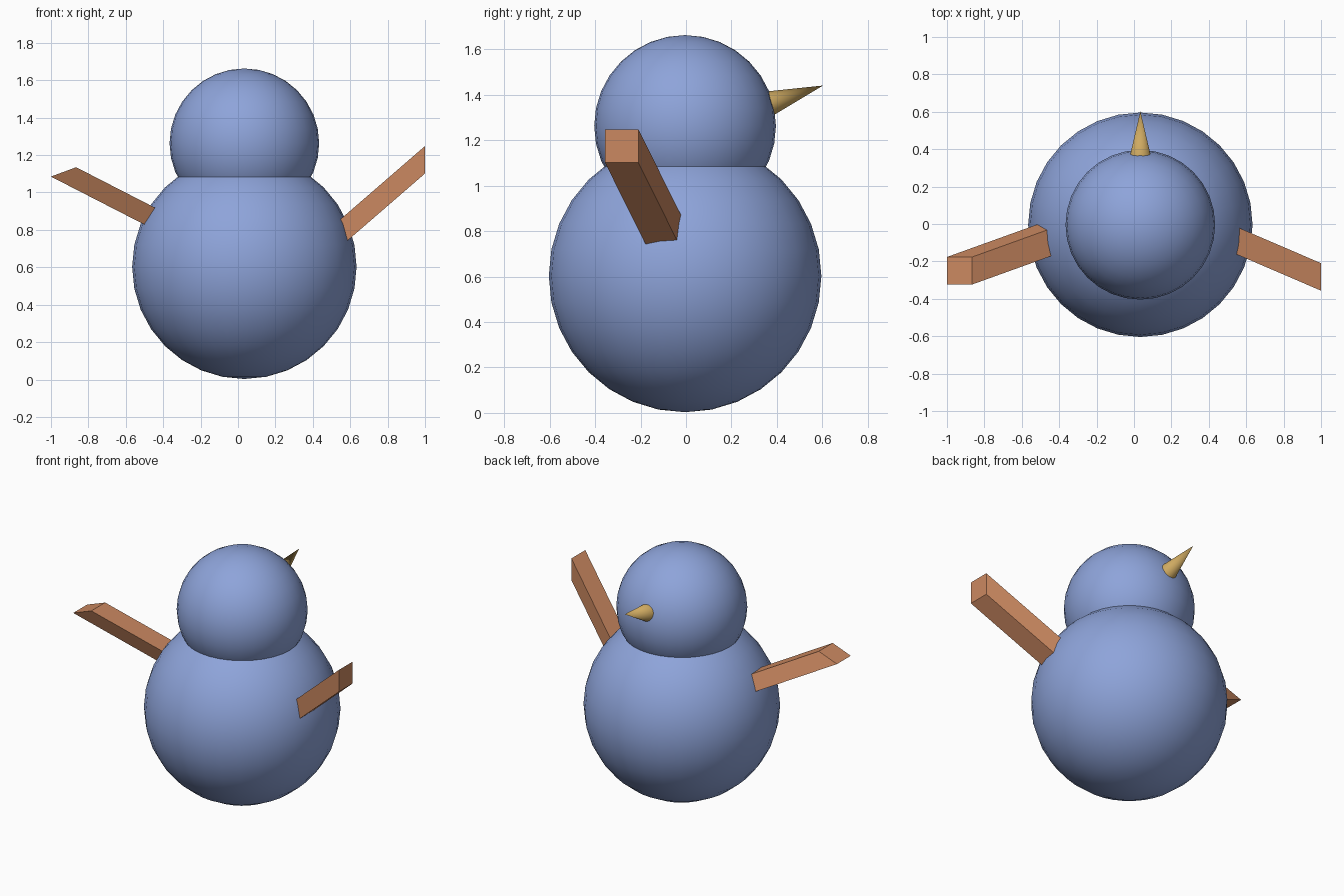
import bpy, bmesh, math
from mathutils import Vector

if "Cube" in bpy.data.objects:
    bpy.data.objects.remove(bpy.data.objects["Cube"])

CX, CY = 0.034, -0.004  # axis of the body


def material(name, rgb):
    m = bpy.data.materials.new(name)
    m.diffuse_color = (*rgb, 1)
    m.use_nodes = True
    m.node_tree.nodes["Principled BSDF"].inputs["Base Color"].default_value = m.diffuse_color
    return m


blue = material("blue", (0.27, 0.37, 0.70))
orange = material("orange", (0.60, 0.25, 0.12))
gold = material("gold", (0.62, 0.40, 0.12))


def finish(name, mat, smooth=True):
    ob = bpy.context.object
    ob.name = name
    ob.data.materials.append(mat)
    if smooth:
        bpy.ops.object.shade_smooth_by_angle(angle=math.radians(35))


def ball(name, radius, z):
    bpy.ops.mesh.primitive_uv_sphere_add(segments=32, ring_count=16, radius=radius,
                                         location=(CX, CY, z))
    finish(name, blue)


def arm(name, tip, side_a, side_b, root):
    """Slanted bar: a parallelogram end face at tip, swept along root."""
    bm = bmesh.new()
    tip, a, b = Vector(tip), Vector(side_a) / 2, Vector(side_b) / 2
    end = bm.faces.new([bm.verts.new(tip + a * i + b * j)
                        for i, j in ((-1, -1), (1, -1), (1, 1), (-1, 1))])
    new = bmesh.ops.extrude_face_region(bm, geom=[end], use_keep_orig=True)["geom"]
    bmesh.ops.translate(bm, vec=Vector(root),
                        verts=[v for v in new if isinstance(v, bmesh.types.BMVert)])
    bmesh.ops.recalc_face_normals(bm, faces=bm.faces)
    me = bpy.data.meshes.new(name)
    bm.to_mesh(me)
    bm.free()
    ob = bpy.data.objects.new(name, me)
    bpy.context.collection.objects.link(ob)
    me.materials.append(orange)


# Body and head
ball("body", 0.6, 0.603)
ball("head", 0.4, 1.263)

# Arms, rooted inside the body
arm("right_arm", (1.0, -0.283, 1.175), (0, 0.147, 0), (0, 0, 0.147),
    Vector((-1, 0.43, -0.866)) * 0.53)
arm("left_arm", (-0.933, -0.25, 1.11), (0, 0.147, 0), (0.135, 0, 0.05),
    Vector((1, 0.36, -0.513)) * 0.55)

# Beak cone, tilted upward on the +y side
tilt, length = math.radians(18.5), 0.29
axis = Vector((0, math.cos(tilt), math.sin(tilt)))
beak_tip = Vector((CX, 0.603, 1.441))
bpy.ops.mesh.primitive_cone_add(vertices=32, radius1=length * math.tan(math.radians(12.5)),
                                radius2=0, depth=length,
                                location=beak_tip - axis * length / 2,
                                rotation=axis.to_track_quat('Z', 'Y').to_euler())
finish("beak", gold)
